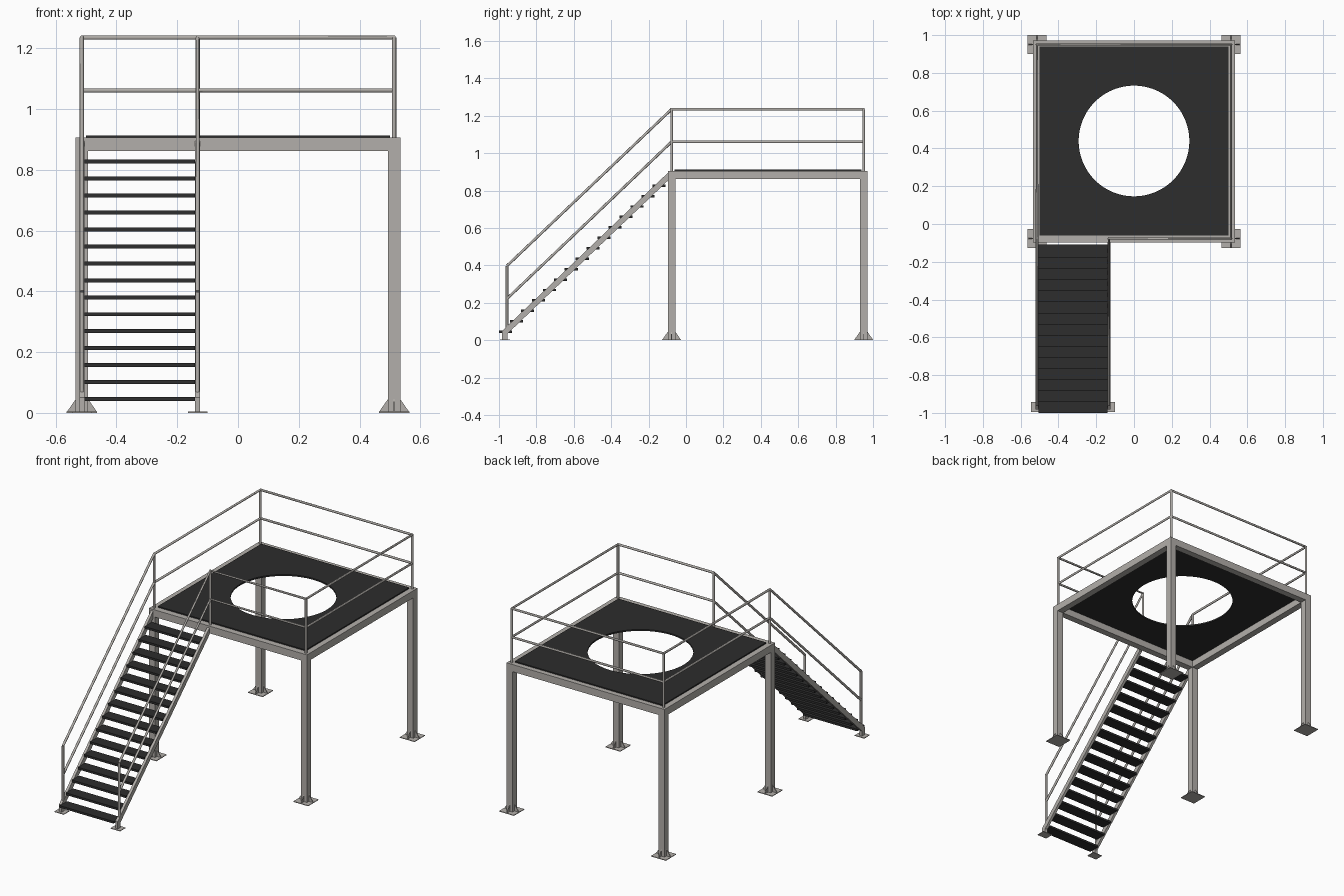
import bpy, bmesh, math
from mathutils import Vector

if "Cube" in bpy.data.objects:
    bpy.data.objects.remove(bpy.data.objects["Cube"])

def material(name, rgb):
    m = bpy.data.materials.new(name)
    m.diffuse_color = (*rgb, 1)
    m.use_nodes = True
    m.node_tree.nodes["Principled BSDF"].inputs["Base Color"].default_value = m.diffuse_color
    return m

STEEL = material("warm_grey_steel", (0.45, 0.43, 0.405))
DARK = material("dark_grating", (0.026, 0.026, 0.026))

H = 0.5135                  # half spacing of the legs
YF, YB = -0.077, 0.95       # front and back leg lines
YC = (YF + YB) / 2
W = 0.0205                  # half width of legs and beams
Z0, Z1 = 0.862, 0.906       # frame bottom and top
XM = -0.133                 # right side of the stair
YS = -0.957                 # lower stair posts

def finish(name, bm, mat):
    bmesh.ops.recalc_face_normals(bm, faces=bm.faces)
    me = bpy.data.meshes.new(name)
    bm.to_mesh(me)
    bm.free()
    me.materials.append(mat)
    ob = bpy.data.objects.new(name, me)
    bpy.context.collection.objects.link(ob)
    return ob

def box(name, lo, hi, mat):
    bm = bmesh.new()
    bmesh.ops.create_cube(bm, size=1)
    for v in bm.verts:
        v.co = [lo[i] + (v.co[i] + 0.5) * (hi[i] - lo[i]) for i in range(3)]
    return finish(name, bm, mat)

def plate(name, pts, thick, mat):
    """Extrude a closed 3D outline by the vector thick, centred on the outline."""
    t = Vector(thick)
    bm = bmesh.new()
    f = bm.faces.new([bm.verts.new(Vector(p) - t / 2) for p in pts])
    r = bmesh.ops.extrude_face_region(bm, geom=[f])
    for v in r["geom"]:
        if isinstance(v, bmesh.types.BMVert):
            v.co += t
    return finish(name, bm, mat)

def tube(name, pts, radius=0.0072):
    cu = bpy.data.curves.new(name, 'CURVE')
    cu.dimensions = '3D'
    cu.bevel_depth = radius
    cu.bevel_resolution = 4
    cu.use_fill_caps = True
    sp = cu.splines.new('POLY')
    sp.points.add(len(pts) - 1)
    for p, co in zip(sp.points, pts):
        p.co = (*co, 1)
    tmp = bpy.data.objects.new(name + "_path", cu)
    bpy.context.collection.objects.link(tmp)
    me = bpy.data.meshes.new_from_object(tmp.evaluated_get(bpy.context.evaluated_depsgraph_get()))
    bpy.data.objects.remove(tmp)
    me.materials.clear()
    me.materials.append(STEEL)
    ob = bpy.data.objects.new(name, me)
    bpy.context.collection.objects.link(ob)
    bpy.context.view_layer.objects.active = ob
    ob.select_set(True)
    bpy.ops.object.shade_smooth_by_angle(angle=math.radians(40))
    ob.select_set(False)

# Legs with base plates and crossed gussets
for x, sx in ((-H, "left"), (H, "right")):
    for y, sy in ((YF, "front"), (YB, "back")):
        n = f"{sy}_{sx}_"
        box(n + "leg", (x - W, y - W, 0), (x + W, y + W, Z0), STEEL)
        box(n + "base_plate", (x - .05, y - .05, 0), (x + .05, y + .05, .004), STEEL)
        prof = [(-.049, .004), (.049, .004), (W, .045), (-W, .045)]
        plate(n + "gusset_x", [(x + a, y, z) for a, z in prof], (0, .004, 0), STEEL)
        plate(n + "gusset_y", [(x, y + a, z) for a, z in prof], (.004, 0, 0), STEEL)

# Platform frame beams
for y, n in ((YF, "front"), (YB, "back")):
    box(n + "_beam", (-H - W, y - W, Z0), (H + W, y + W, Z1), STEEL)
for x, n in ((-H, "left"), (H, "right")):
    box(n + "_beam", (x - W, YF + W, Z0), (x + W, YB - W, Z1), STEEL)

# Deck with round opening
bm = bmesh.new()
N, HD, R = 96, 0.5, 0.293
rings = []
for z in (Z1 - 0.002, Z1 + 0.007):
    inner, outer = [], []
    for i in range(N):
        c, s = math.cos(2 * math.pi * i / N), math.sin(2 * math.pi * i / N)
        k = HD / max(abs(c), abs(s))
        inner.append(bm.verts.new((R * c, YC + 0.003 + R * s, z)))
        outer.append(bm.verts.new((k * c, YC + 0.003 + k * s, z)))
    rings.append((inner, outer))
(bi, bo), (ti, to) = rings
for a, b in ((bi, bo), (bo, to), (to, ti), (ti, bi)):
    for i in range(N):
        j = (i + 1) % N
        bm.faces.new((a[i], a[j], b[j], b[i]))
finish("deck", bm, DARK)

# Stair stringers and feet
def mid(y):
    return 0.046 + (y + 0.965) * 0.954

for x, n in ((-H, "left"), (XM, "right")):
    ye, hv = YF - W, 0.021
    prof = [(-.983, 0), (-.955, 0), (-.955, mid(-.955) - hv), (ye, mid(ye) - hv),
            (ye, mid(ye) + hv), (-.983, mid(-.983) + hv)]
    plate(n + "_stringer", [(x, y, z) for y, z in prof], (.016, 0, 0), STEEL)
    box(n + "_stair_foot", (x - .032, -.995, 0), (x + .032, -.942, .004), STEEL)
    tube(n + "_stair_post", [(x, YS, mid(YS)), (x, YS, .398)])

# Treads
for i in range(15):
    y, z = -0.965 + i * 0.0586, 0.0455 + i * 0.0558
    box(f"tread_{i + 1}", (-H + .008, y - .035, z - .0065), (XM - .008, y + .035, z + .0065), DARK)

# Railing posts and continuous rails
for i, (x, y) in enumerate(((-H, YF), (-H, YB), (H, YB), (H, YF), (XM, YF))):
    tube(f"railing_post_{i + 1}", [(x, y, Z1 - .005), (x, y, 1.235)])
for n, z, zs in (("top_rail", 1.235, .398), ("middle_rail", 1.061, .222)):
    tube(n, [(-H, YS, zs), (-H, YF, z), (-H, YB, z), (H, YB, z),
             (H, YF, z), (XM, YF, z), (XM, YS, zs)])
